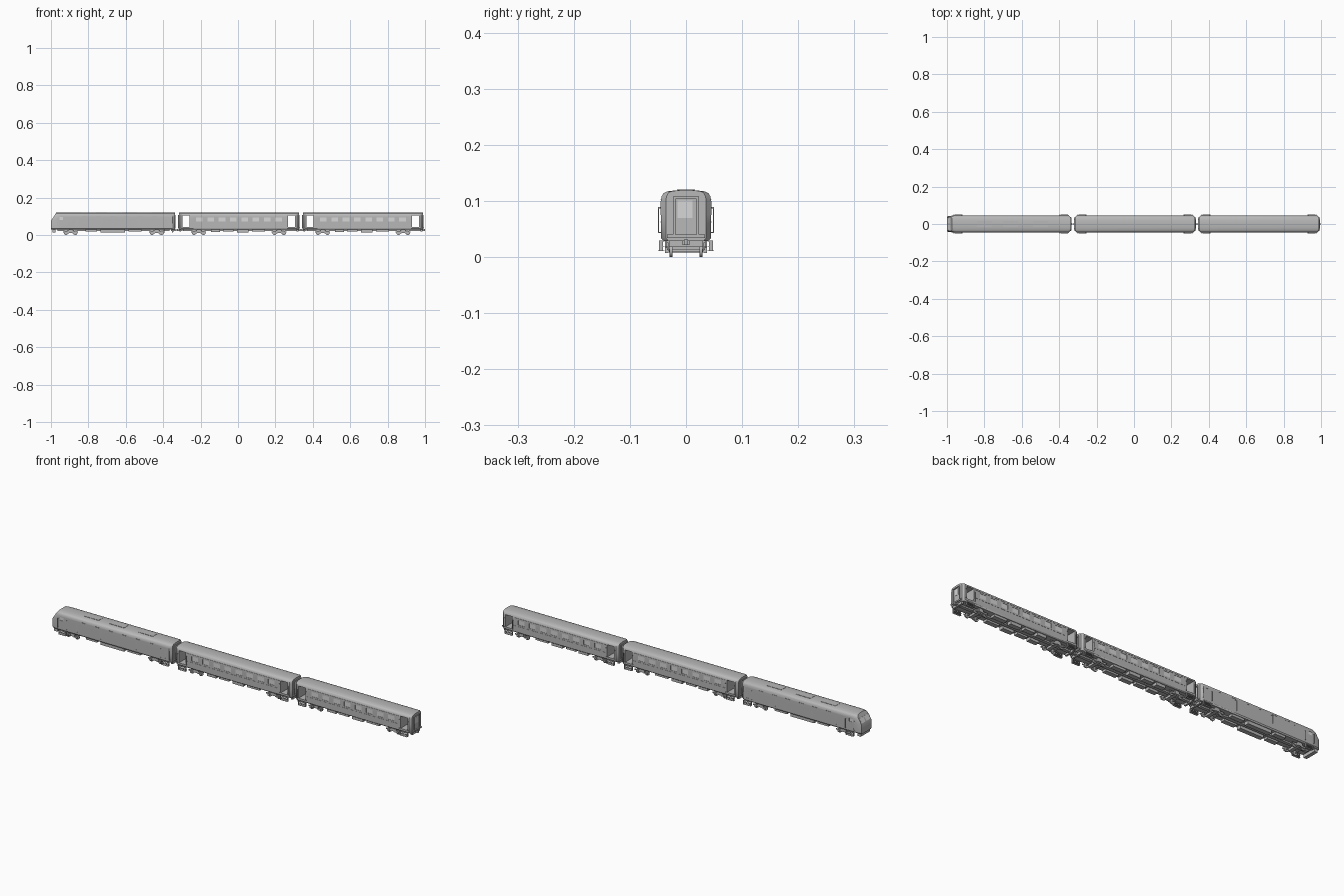
import bpy, bmesh, math
from mathutils import Matrix, Vector

if "Cube" in bpy.data.objects:
    bpy.data.objects.remove(bpy.data.objects["Cube"])


def material(name, v):
    m = bpy.data.materials.new(name)
    m.use_nodes = True
    m.diffuse_color = (v, v, v, 1)
    m.node_tree.nodes["Principled BSDF"].inputs["Base Color"].default_value = (v, v, v, 1)
    return m


GREY = material("mid grey", 0.48)
GLASS = material("pale glass", 0.68)


def finish(name, bm, mat=GREY, smooth=False):
    bmesh.ops.recalc_face_normals(bm, faces=bm.faces)
    me = bpy.data.meshes.new(name)
    bm.to_mesh(me)
    bm.free()
    me.materials.append(mat)
    ob = bpy.data.objects.new(name, me)
    bpy.context.collection.objects.link(ob)
    if smooth:
        bpy.ops.object.select_all(action='DESELECT')
        bpy.context.view_layer.objects.active = ob
        ob.select_set(True)
        bpy.ops.object.shade_smooth_by_angle(angle=math.radians(35))
    return ob


def add_box(bm, x0, x1, y0, y1, z0, z1):
    m = Matrix.Translation(((x0 + x1) / 2, (y0 + y1) / 2, (z0 + z1) / 2))
    bmesh.ops.create_cube(bm, size=1, matrix=m @ Matrix.Diagonal((x1 - x0, y1 - y0, z1 - z0, 1)))


def boxes(name, items, mat=GREY):
    bm = bmesh.new()
    for b in items:
        add_box(bm, *b)
    return finish(name, bm, mat)


def both(x0, x1, y0, y1, z0, z1):
    return [(x0, x1, y0, y1, z0, z1), (x0, x1, -y1, -y0, z0, z1)]


# Half cross-section of a car body, sill to roof crown
HALF = [(0.040, 0.029), (0.0445, 0.034), (0.045, 0.075), (0.045, 0.100), (0.0435, 0.108),
        (0.040, 0.114), (0.034, 0.117), (0.018, 0.119), (0.006, 0.1195)]


def slope(z):
    return max(0, z - 0.075) * 0.63


def body(name, stations):
    """Skin rings given as (x, width scale, nose slope)."""
    bm = bmesh.new()
    rings = []
    for x, s, k in stations:
        right = [bm.verts.new((x + k * slope(z), y * s, z)) for y, z in HALF]
        left = [bm.verts.new((x + k * slope(z), -y * s, z)) for y, z in HALF]
        rings.append((right, left))
    n = len(HALF)
    for a, b in zip(rings, rings[1:]):
        ra, rb = a[0] + a[1][::-1], b[0] + b[1][::-1]
        for i in range(2 * n):
            j = (i + 1) % (2 * n)
            bm.faces.new((ra[i], ra[j], rb[j], rb[i]))
    for r, l in (rings[0], rings[-1]):
        for i in range(n - 1):
            bm.faces.new((r[i], r[i + 1], l[i + 1], l[i]))
    return finish(name, bm, smooth=True)


def cut(ob, items):
    cutter = boxes("cutter", items)
    mod = ob.modifiers.new("openings", 'BOOLEAN')
    mod.operation = 'DIFFERENCE'
    mod.object = cutter
    bpy.context.view_layer.objects.active = ob
    bpy.ops.object.modifier_apply(modifier=mod.name)
    bpy.data.objects.remove(cutter)


def truck(name, cx):
    # Wheels, axles, side frames, bolster and axle boxes
    bm = bmesh.new()
    for dx in (-0.025, 0.025):
        for y, r, d in ((-0.027, 0.0115, 0.005), (0.027, 0.0115, 0.005), (0, 0.003, 0.06)):
            m = Matrix.Translation((cx + dx, y, 0.0115)) @ Matrix.Rotation(math.pi / 2, 4, 'X')
            bmesh.ops.create_cone(bm, cap_ends=True, segments=16, radius1=r, radius2=r,
                                  depth=d, matrix=m)
    finish(name + "_wheels", bm, smooth=True)
    frame = [(cx - 0.009, cx + 0.009, -0.035, 0.035, 0.012, 0.029)]
    frame += both(cx - 0.040, cx + 0.040, 0.031, 0.034, 0.013, 0.019)
    for dx in (-0.025, 0.025):
        frame += both(cx + dx - 0.005, cx + dx + 0.005, 0.031, 0.037, 0.007, 0.017)
        frame += both(cx + dx * 0.5 - 0.003, cx + dx * 0.5 + 0.003, 0.031, 0.035, 0.009, 0.026)
    boxes(name + "_frame", frame)


def steps(name, cx):
    # Flared boarding steps and grab rails on both sides
    parts = []
    for z, y in ((0.028, 0.046), (0.020, 0.048), (0.012, 0.050)):
        parts += both(cx - 0.020, cx + 0.020, 0.038, y, z - 0.0015, z)
    for dx in (-0.021, 0.020):
        parts += both(cx + dx, cx + dx + 0.0015, 0.041, 0.0485, 0.011, 0.030)
    for dx in (-0.025, 0.0235):
        parts += both(cx + dx, cx + dx + 0.0015, 0.048, 0.0495, 0.043, 0.089)
        for z in (0.043, 0.087):
            parts += both(cx + dx, cx + dx + 0.0015, 0.044, 0.049, z, z + 0.002)
    boxes(name, parts)


def end_gear(name, x, d, door=True):
    # Gangway frame, end door and coupler; d is the outward direction
    def out(a, b, *rest):
        return (min(x + a * d, x + b * d), max(x + a * d, x + b * d), *rest)
    if door:
        boxes(name + "_gangway", [
            out(-0.002, 0.004, -0.023, -0.019, 0.038, 0.108),
            out(-0.002, 0.004, 0.019, 0.023, 0.038, 0.108),
            out(-0.002, 0.004, -0.023, 0.023, 0.104, 0.108),
            out(-0.002, 0.005, -0.034, 0.034, 0.034, 0.040)])
        boxes(name + "_door_glass", [out(-0.001, 0.001, -0.015, 0.012, 0.070, 0.101)], GLASS)
    boxes(name + "_coupler", [out(-0.02, 0.006, -0.006, 0.006, 0.022, 0.030),
                              out(0.004, 0.010, -0.004, 0.004, 0.022, 0.031)])
    boxes(name + "_buffer_beam", [out(-0.012, -0.003, -0.030, 0.030, 0.018, 0.030)])


def underfloor(name, cx, layout):
    parts = [(cx - 0.30, cx + 0.30, -0.008, 0.008, 0.022, 0.030)]
    for a, b, z in layout:
        parts += both(cx + a, cx + b, 0.014, 0.037, z, 0.030)
    boxes(name, parts)


def coach(name, cx):
    h = 0.321
    shell = body(name + "_body", [(cx - h, 0.80, 0), (cx - h + 0.010, 1, 0),
                                  (cx + h - 0.010, 1, 0), (cx + h, 0.80, 0)])
    doors = [cx - 0.282, cx + 0.282]
    windows = [cx + (i - 3.5) * 0.0605 for i in range(8)]
    holes = [(d - 0.019, d + 0.019, -0.06, 0.06, 0.043, 0.104) for d in doors]
    for w in windows:
        holes += both(w - 0.018, w + 0.018, 0.0435, 0.06, 0.071, 0.094)
    cut(shell, holes)
    panes = []
    for w in windows:
        panes += both(w - 0.0178, w + 0.0178, 0.0433, 0.0439, 0.0712, 0.0938)
    boxes(name + "_windows", panes, GLASS)
    # Slim belt and gutter strips between the doors
    trim = []
    for z in (0.062, 0.1015):
        trim += both(cx - 0.255, cx + 0.255, 0.044, 0.0458, z, z + 0.0015)
    boxes(name + "_trim", trim)
    for i, d in enumerate(doors):
        steps(f"{name}_steps_{i}", d)
        truck(f"{name}_truck_{i}", cx + (-0.215, 0.215)[i])
        end_gear(f"{name}_end_{i}", cx + (-h, h)[i], (-1, 1)[i])
    underfloor(name + "_equipment", cx, [(-0.15, -0.10, 0.015), (-0.085, -0.03, 0.018),
                                         (-0.01, 0.05, 0.014), (0.07, 0.14, 0.018)])


def locomotive():
    shell = body("locomotive_body", [(-1.0, 0.86, 1), (-0.988, 0.97, 1), (-0.95, 1, 0),
                                     (-0.35, 1, 0), (-0.338, 0.80, 0)])
    # Recessed cab windows, side doors and upper vents
    recess = both(-0.955, -0.935, 0.0435, 0.06, 0.080, 0.096)
    for x in (-0.86, -0.73, -0.53, -0.37):
        recess += both(x - 0.006, x + 0.006, 0.0435, 0.06, 0.045, 0.096)
    for i in range(6):
        x = -0.82 + i * 0.075
        recess += both(x - 0.012, x + 0.012, 0.0435, 0.06, 0.099, 0.102)
    cut(shell, recess)
    boxes("cab_side_glass", both(-0.9548, -0.9352, 0.0433, 0.0439, 0.0802, 0.0958), GLASS)
    # Split windscreen lying on the raked nose
    bm = bmesh.new()
    for s in (-1, 1):
        quad = [(0.003, 0.080), (0.034, 0.080), (0.032, 0.102), (0.003, 0.102)]
        face = bm.faces.new([bm.verts.new((-1.0004 + slope(z), s * y, z)) for y, z in quad])
        solid = bmesh.ops.extrude_face_region(bm, geom=[face])
        bmesh.ops.translate(bm, vec=Vector((0.001, 0, 0)),
                            verts=[v for v in solid["geom"] if isinstance(v, bmesh.types.BMVert)])
    finish("windscreen", bm, GLASS)
    # Headlamps and nose skirt
    bm = bmesh.new()
    for y in (-0.026, 0.026):
        m = Matrix.Translation((-0.9985, y, 0.055)) @ Matrix.Rotation(math.pi / 2, 4, 'Y')
        bmesh.ops.create_cone(bm, cap_ends=True, segments=12, radius1=0.004, radius2=0.004,
                              depth=0.004, matrix=m)
    finish("headlamps", bm, smooth=True)
    boxes("nose_skirt", [(-0.993, -0.975, -0.036, 0.036, 0.014, 0.030)])
    boxes("roof_hatches", [(x - 0.04, x + 0.04, -0.016, 0.016, 0.117, 0.1205)
                           for x in (-0.80, -0.66, -0.50)])
    for i, x in enumerate((-0.94, -0.372)):
        steps(f"locomotive_steps_{i}", x)
    for i, x in enumerate((-0.895, -0.435)):
        truck(f"locomotive_truck_{i}", x)
    end_gear("locomotive_rear", -0.338, 1)
    underfloor("fuel_tank", -0.665, [(-0.15, -0.09, 0.018), (-0.07, 0.06, 0.013),
                                     (0.08, 0.15, 0.018)])


locomotive()
coach("front_coach", 0.005)
coach("rear_coach", 0.668)
